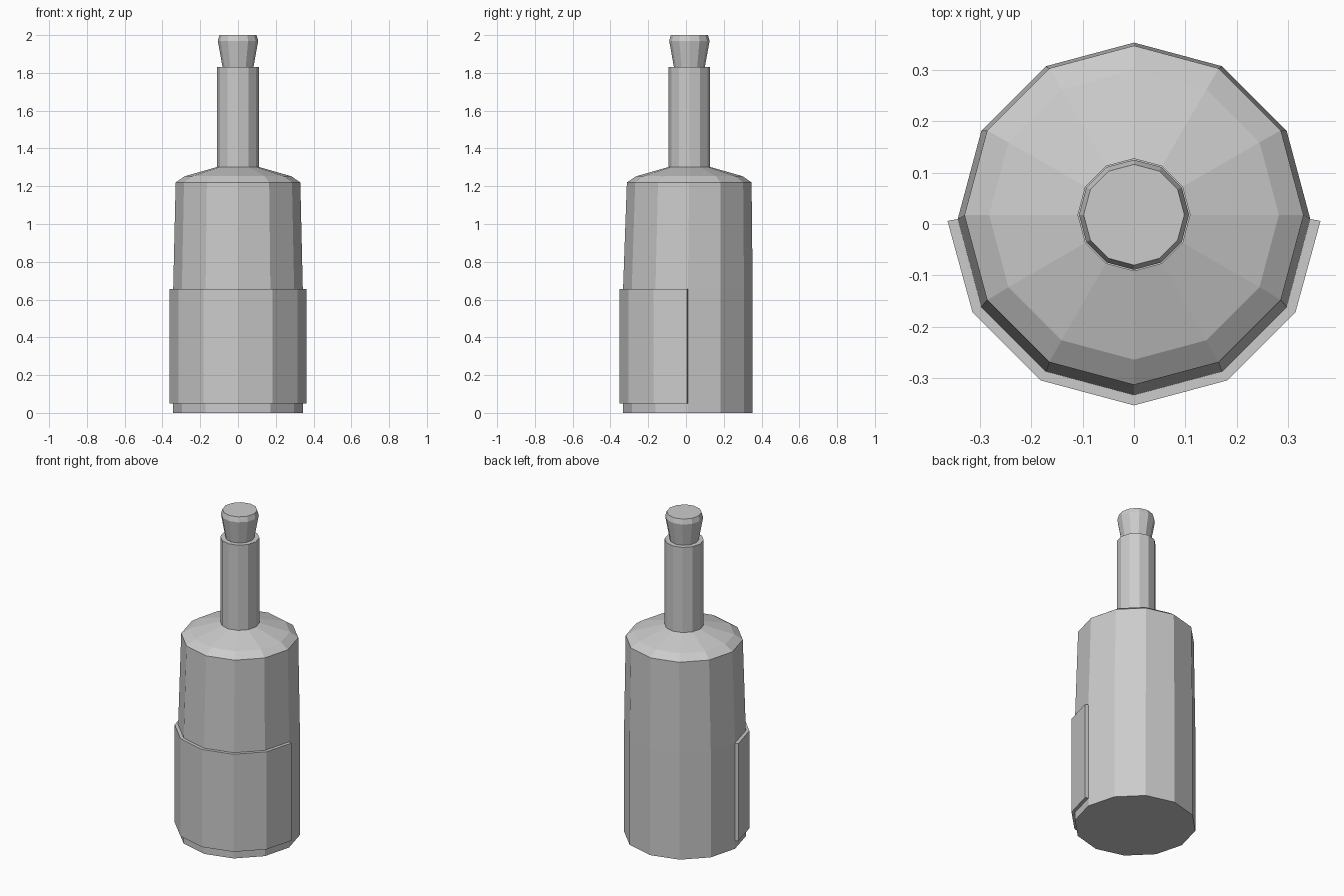
import bpy, bmesh
from math import cos, sin, pi

if "Cube" in bpy.data.objects:
    bpy.data.objects.remove(bpy.data.objects["Cube"])

SIDES = 12


def ring(bm, z, r, cy, first=0, count=SIDES):
    return [bm.verts.new((r * cos(2 * pi * i / SIDES), cy + r * sin(2 * pi * i / SIDES), z))
            for i in range(first, first + count)]


def finish(bm, name):
    bmesh.ops.recalc_face_normals(bm, faces=bm.faces[:])
    mesh = bpy.data.meshes.new(name)
    bm.to_mesh(mesh)
    bm.free()
    obj = bpy.data.objects.new(name, mesh)
    bpy.context.collection.objects.link(obj)
    return obj


def lathe(name, profile):
    """Capped 12-sided solid from (z, radius, centre y) rings."""
    bm = bmesh.new()
    rings = [ring(bm, *p) for p in profile]
    for a, b in zip(rings, rings[1:]):
        for i in range(SIDES):
            j = (i + 1) % SIDES
            bm.faces.new((a[i], a[j], b[j], b[i]))
    bm.faces.new(rings[0])
    bm.faces.new(rings[-1])
    return finish(bm, name)


# bottle body with shoulder and neck; the upper part leans back slightly
lathe("bottle", [(0, 0.343, 0.010), (0.66, 0.343, 0.010), (1.22, 0.330, 0.017),
                 (1.253, 0.282, 0.018), (1.302, 0.110, 0.018), (1.83, 0.110, 0.018)])

# flared stopper with a small bevel at the top
lathe("stopper", [(1.82, 0.080, 0.018), (1.97, 0.107, 0.018), (2.0, 0.098, 0.018)])

# raised label wrapped around the front half
bm = bmesh.new()
inner_lo, outer_lo, inner_hi, outer_hi = (
    ring(bm, z, r, 0.010, SIDES // 2, SIDES // 2 + 1)
    for z in (0.05, 0.655) for r in (0.341, 0.363))
for v in (outer_lo[0], outer_lo[-1], outer_hi[0], outer_hi[-1]):
    v.co.y -= 0.004
strips = [inner_lo, outer_lo, outer_hi, inner_hi]
for a, b in zip(strips, strips[1:] + strips[:1]):
    for i in range(SIDES // 2):
        bm.faces.new((a[i], a[i + 1], b[i + 1], b[i]))
for end in (0, -1):
    bm.faces.new([s[end] for s in strips])
finish(bm, "label")
